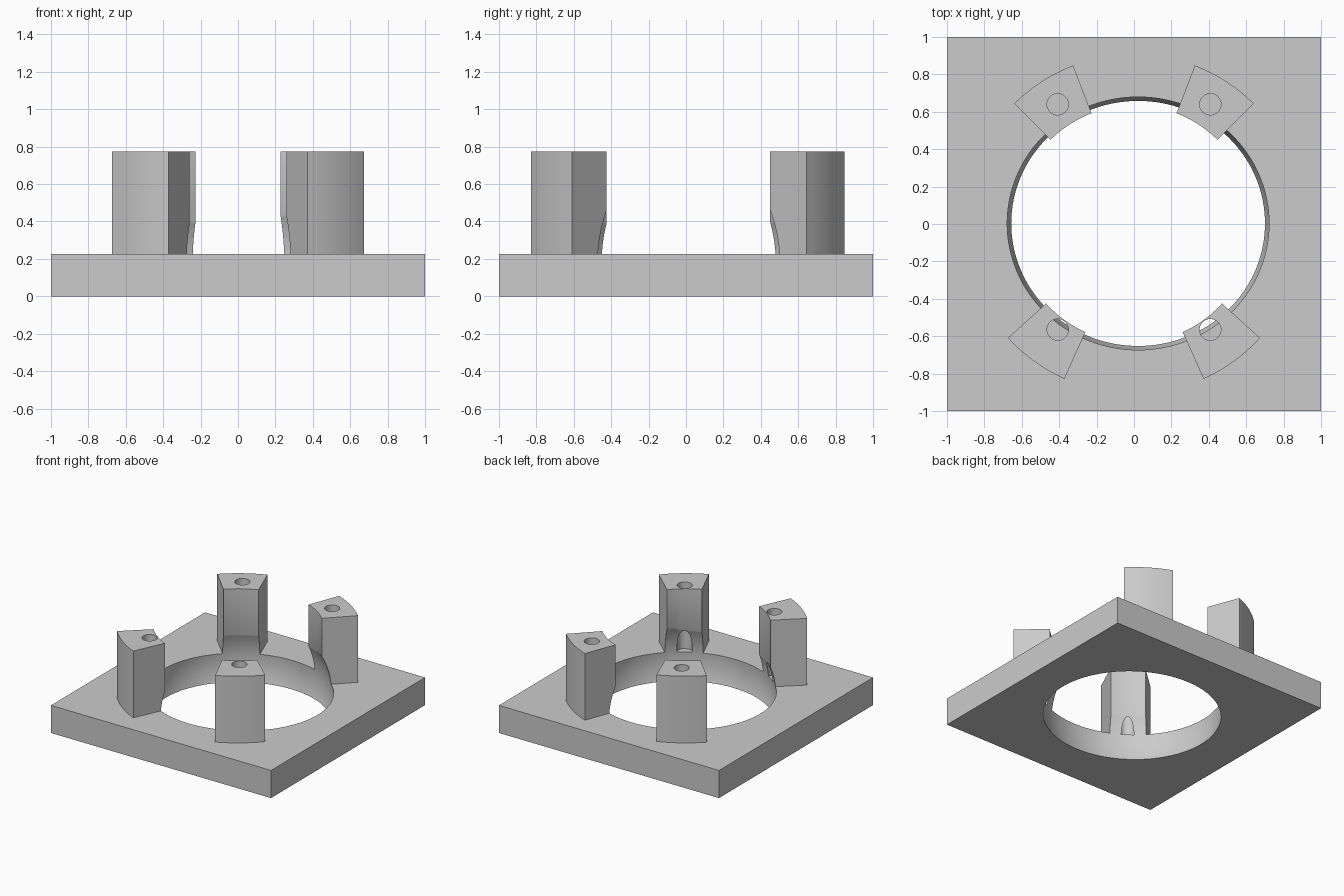
import bpy, bmesh
from math import radians, sin, cos

cube = bpy.data.objects.get("Cube")
if cube:
    bpy.data.objects.remove(cube, do_unlink=True)

PLATE_TOP, POST_TOP = 0.227, 0.775
INNER_R, OUTER_R = 0.634, 0.908

grey = bpy.data.materials.new("plain grey")
grey.use_nodes = True
colour = (0.6, 0.6, 0.6, 1)
grey.diffuse_color = colour
grey.node_tree.nodes["Principled BSDF"].inputs["Base Color"].default_value = colour


def prism(name, outline, bottom, top):
    """Extrude a counter-clockwise outline upwards into a solid."""
    bm = bmesh.new()
    base = bm.faces.new([bm.verts.new((x, y, bottom)) for x, y in outline])
    up = bmesh.ops.extrude_face_region(bm, geom=[base])["geom"]
    bmesh.ops.translate(bm, vec=(0, 0, top - bottom),
                        verts=[v for v in up if isinstance(v, bmesh.types.BMVert)])
    bmesh.ops.recalc_face_normals(bm, faces=bm.faces)
    mesh = bpy.data.meshes.new(name)
    bm.to_mesh(mesh)
    bm.free()
    mesh.materials.append(grey)
    obj = bpy.data.objects.new(name, mesh)
    bpy.context.collection.objects.link(obj)
    return obj


def cut(obj, cutter):
    mod = obj.modifiers.new("cut", "BOOLEAN")
    mod.operation, mod.solver, mod.object = "DIFFERENCE", "EXACT", cutter
    bpy.ops.object.select_all(action="DESELECT")
    bpy.context.view_layer.objects.active = obj
    obj.select_set(True)
    bpy.ops.object.modifier_apply(modifier=mod.name)


def smooth(obj):
    bpy.ops.object.select_all(action="DESELECT")
    bpy.context.view_layer.objects.active = obj
    obj.select_set(True)
    bpy.ops.object.shade_smooth_by_angle(angle=radians(30))


def arc(radius, start, end, steps=10):
    angles = [radians(start + (end - start) * i / steps) for i in range(steps + 1)]
    return [(radius * cos(a), radius * sin(a)) for a in angles]


# Slightly stretched ball that hollows the plate and the feet of the posts
bpy.ops.mesh.primitive_uv_sphere_add(segments=128, ring_count=64, radius=1,
                                     location=(0.022, 0.003, 0.17))
ball = bpy.context.object
ball.name = "ball_cutter"
ball.scale = (0.703, 0.679, 0.65)
ball.hide_render = True
ball.data.materials.append(grey)

# Square base plate
plate = prism("base_plate", [(-1, -1), (1, -1), (1, 1), (-1, 1)], 0, PLATE_TOP)
cut(plate, ball)
smooth(plate)

# Four wedge posts: name, start and end angle, screw hole centre
posts = [
    ("back_left_post", 45.2, 69, (0.408, 0.64)),
    ("back_right_post", 111, 134.8, (-0.408, 0.64)),
    ("front_right_post", 222.1, 245.8, (-0.408, -0.565)),
    ("front_left_post", 294.2, 317.9, (0.408, -0.565)),
]
for name, start, end, (hx, hy) in posts:
    outline = arc(OUTER_R, start, end) + arc(INNER_R, end, start)
    post = prism(name, outline, PLATE_TOP, POST_TOP)
    bpy.ops.mesh.primitive_cylinder_add(vertices=48, radius=0.057, depth=2,
                                        location=(hx, hy, 0.5))
    drill = bpy.context.object
    drill.data.materials.append(grey)
    cut(post, drill)
    cut(post, ball)
    bpy.data.objects.remove(drill, do_unlink=True)
    smooth(post)

bpy.data.objects.remove(ball, do_unlink=True)
